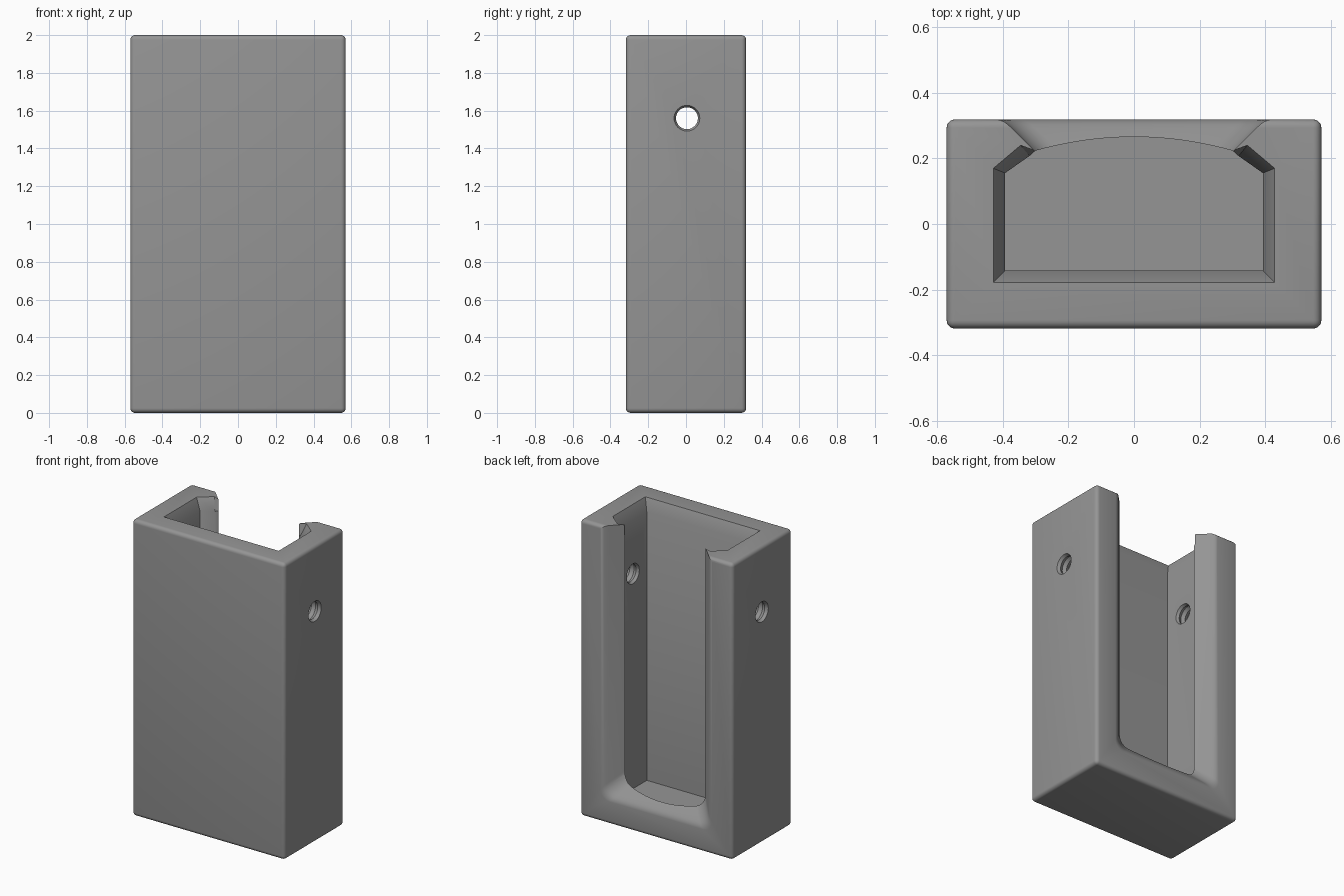
import bpy, bmesh, math

if "Cube" in bpy.data.objects:
    bpy.data.objects.remove(bpy.data.objects["Cube"])

HX, HY, H = 0.57, 0.318, 2.0

grey = bpy.data.materials.new("plain grey")
grey.diffuse_color = (0.3, 0.3, 0.3, 1)
grey.use_nodes = True
grey.node_tree.nodes["Principled BSDF"].inputs["Base Color"].default_value = grey.diffuse_color


def make(name, bm):
    bmesh.ops.recalc_face_normals(bm, faces=bm.faces)
    me = bpy.data.meshes.new(name)
    bm.to_mesh(me)
    bm.free()
    me.materials.append(grey)
    ob = bpy.data.objects.new(name, me)
    bpy.context.collection.objects.link(ob)
    return ob


def loft(name, rings):
    """Closed solid through rings of equal point count."""
    bm = bmesh.new()
    vs = [[bm.verts.new(p) for p in r] for r in rings]
    n = len(vs[0])
    for a, b in zip(vs, vs[1:]):
        for i in range(n):
            j = (i + 1) % n
            bm.faces.new((a[i], a[j], b[j], b[i]))
    bm.faces.new(vs[0])
    bm.faces.new(vs[-1])
    return make(name, bm)


def mirror(half):
    return half + [(-x, y) for x, y in reversed(half)]


# Outer block with softly rounded edges
bm = bmesh.new()
bmesh.ops.create_cube(bm, size=1)
for v in bm.verts:
    v.co = (v.co.x * 2 * HX, v.co.y * 2 * HY, (v.co.z + 0.5) * H)
bmesh.ops.bevel(bm, geom=bm.edges[:], offset=0.025, segments=5,
                profile=0.5, affect='EDGES')
holder = make("holder_body", bm)


# Pocket: straight walls, bowed rear wall, flared mouth
def pocket_ring(z, flare):
    half = [(0.392 + flare, -0.142 - flare), (0.392 + flare, 0.155 + 0.4 * flare),
            (0.318 + 0.75 * flare, 0.207 + 0.9 * flare)]
    for i in range(10):
        x = 0.30 * (1 - i / 10)
        half.append((x, 0.265 - 0.045 * (x / 0.31) ** 2))
    return [(x, y, z) for x, y in mirror(half)]


pocket = loft("pocket_cutter", [pocket_ring(0.11, 0), pocket_ring(1.92, 0),
                                pocket_ring(2.0, 0.036), pocket_ring(2.08, 0.072)])


# Rear window: U-shaped opening flaring outward, with a rounded rim
def window_ring(y, d):
    w, z0, r = 0.40 + d, 0.17 - d, 0.07
    half = [(w, 2.2)]
    for i in range(7):
        a = math.pi / 2 * i / 6
        half.append((w - r + r * math.cos(a), z0 + r - r * math.sin(a)))
    return [(x, y, z) for x, z in mirror(half)]


window = loft("window_cutter", [window_ring(y, d) for y, d in (
    (0.15, -0.17), (0.292, -0.028), (0.303, -0.016), (0.311, -0.005),
    (0.316, 0.007), (0.3185, 0.02), (0.36, 0.025))])


# Threaded cross hole: a lathed saw-tooth bore
def bore_ring(x, r, n=32):
    return [(x, 0.005 + r * math.cos(2 * math.pi * i / n),
             1.56 + r * math.sin(2 * math.pi * i / n)) for i in range(n)]


def bore(name, side):
    steps = 12
    return loft(name, [bore_ring(side * (0.34 + 0.28 * i / steps),
                                 0.058 if i % 2 else 0.07)
                       for i in range(steps + 1)])


cutters = [pocket, window, bore("right_bore_cutter", 1), bore("left_bore_cutter", -1)]
bpy.context.view_layer.objects.active = holder
holder.select_set(True)
for c in cutters:
    m = holder.modifiers.new(c.name, 'BOOLEAN')
    m.object = c
    m.operation = 'DIFFERENCE'
    m.solver = 'EXACT'
    bpy.ops.object.modifier_apply(modifier=m.name)
for c in cutters:
    bpy.data.objects.remove(c)
bpy.ops.object.shade_smooth_by_angle(angle=math.radians(30))
